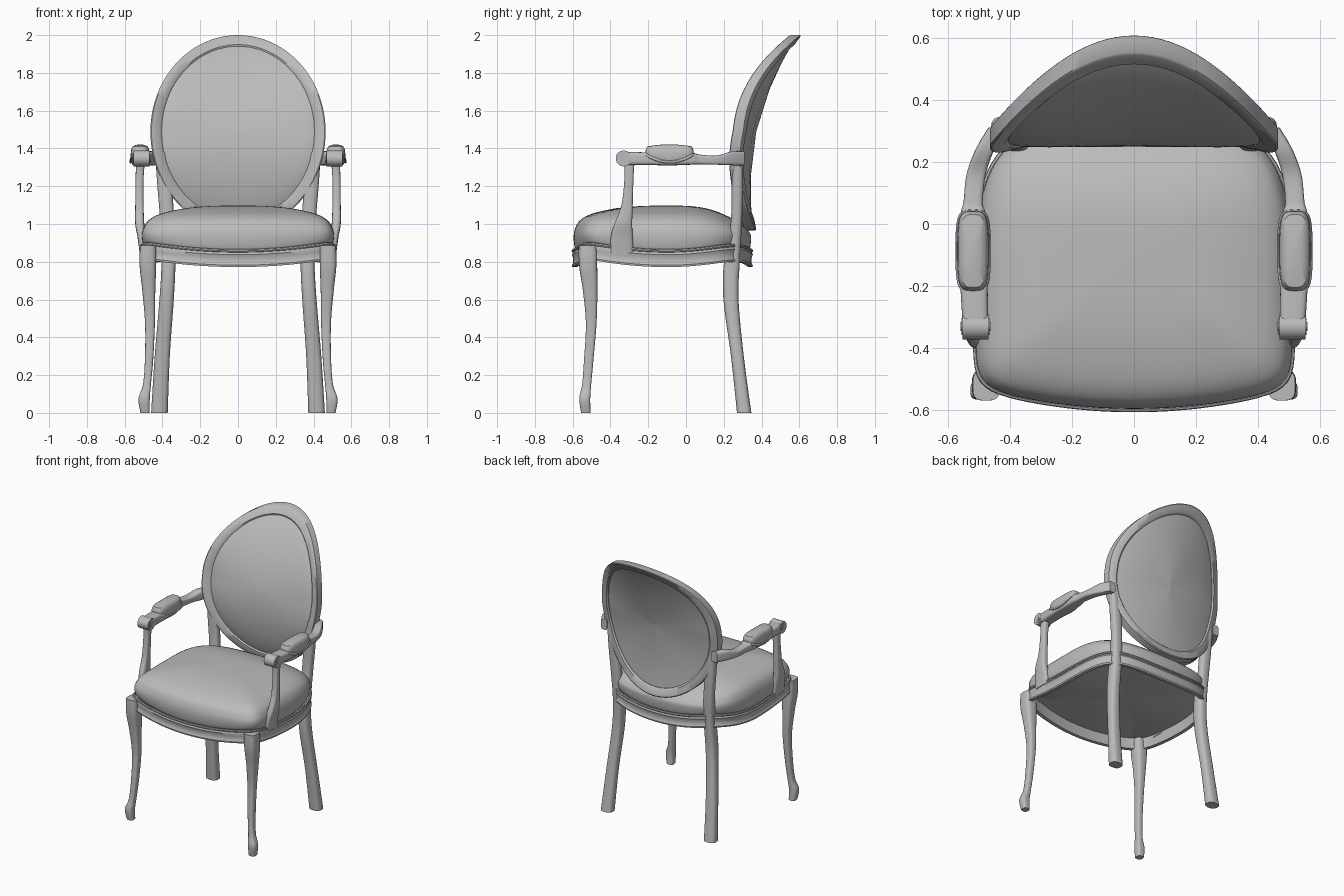
import bpy, bmesh, math
from math import cos, sin, tau
from mathutils import Vector

cube = bpy.data.objects.get("Cube")
if cube:
    bpy.data.objects.remove(cube, do_unlink=True)

grey = bpy.data.materials.new("plain grey")
grey.use_nodes = True
grey.diffuse_color = (0.5, 0.5, 0.5, 1)
grey.node_tree.nodes["Principled BSDF"].inputs["Base Color"].default_value = (0.5, 0.5, 0.5, 1)


def loft(name, rings, loop=False):
    """Skin a list of closed rings; cap the ends or join last to first."""
    bm = bmesh.new()
    rows = [[bm.verts.new(p) for p in ring] for ring in rings]
    n = len(rows[0])
    pairs = list(zip(rows, rows[1:])) + ([(rows[-1], rows[0])] if loop else [])
    for a, b in pairs:
        for i in range(n):
            j = (i + 1) % n
            bm.faces.new((a[i], a[j], b[j], b[i]))
    if not loop:
        bm.faces.new(rows[0])
        bm.faces.new(rows[-1])
    bmesh.ops.recalc_face_normals(bm, faces=bm.faces)
    mesh = bpy.data.meshes.new(name)
    bm.to_mesh(mesh)
    bm.free()
    mesh.materials.append(grey)
    ob = bpy.data.objects.new(name, mesh)
    bpy.context.collection.objects.link(ob)
    bpy.ops.object.select_all(action="DESELECT")
    ob.select_set(True)
    bpy.context.view_layer.objects.active = ob
    bpy.ops.object.shade_smooth_by_angle(angle=math.radians(40))


def spline(keys, steps=6):
    """Smooth curve through tuples of any length."""
    out = []
    for i in range(len(keys) - 1):
        p0, p1 = keys[max(i - 1, 0)], keys[i]
        p2, p3 = keys[i + 1], keys[min(i + 2, len(keys) - 1)]
        for s in range(steps):
            t = s / steps
            out.append([0.5 * (2 * b + (c - a) * t + (2 * a - 5 * b + 4 * c - d) * t * t
                               + (3 * b - a - 3 * c + d) * t ** 3)
                        for a, b, c, d in zip(p0, p1, p2, p3)])
    return out + [list(keys[-1])]


def squircle(count, front, back):
    """Evenly spaced rounded square; higher powers give squarer corners."""
    points = []
    for i in range(count):
        t = 4 * (i + 0.5) / count
        a = 2 * (t % 1) - 1
        u, v = ((a, -1), (1, a), (-a, 1), (-1, -a))[int(t)]
        n = front if v < 0 else back
        r = (abs(u) ** n + abs(v) ** n) ** (-1 / n)
        points.append((u * r, v * r))
    return points


def limb(name, keys, axis="z", side=1, n=3.5):
    """Rounded square section along a path: x, y, z, half width, half depth."""
    rings = []
    for x, y, z, w, d in spline(keys):
        ring = []
        for u, v in squircle(24, n, n):
            dy, dz = (v * d, 0) if axis == "z" else (0, v * d)
            ring.append((side * (x + u * w), y + dy, z + dz))
        rings.append(ring)
    loft(name, rings)


# Seat outline: bowed front and back, narrower at the rear, edges dip mid-span
def seat_ring(scale, z, dip=1.0, outset=0.0, slope=0.0):
    ring = []
    for u, v in squircle(128, 12, 6):
        x = u * (0.509 - 0.08 * max(0, v) ** 2)
        reach = 0.425 + 0.07 * (1 - u * u) if v < 0 else 0.385 + 0.06 * (1 - u * u)
        p = Vector((x, v * reach)) * scale
        p += p.normalized() * outset
        y = p.y - 0.1
        ring.append((p.x, y, z + 0.045 * dip * (u * v) ** 2 - slope * max(0, y) ** 2))
    return ring


cushion = spline([(0.95, 0.845, 1, 0, 0), (0.985, 0.87, 1, 0, 0), (1.0, 0.925, 0.5, 0, 0),
                  (0.985, 0.975, 0.1, 0, 0.2), (0.93, 1.02, 0, 0, 0.4), (0.8, 1.055, 0, 0, 0.5),
                  (0.55, 1.083, 0, 0, 0.5), (0.28, 1.095, 0, 0, 0.5), (0.01, 1.098, 0, 0, 0.5)], 4)
loft("seat_cushion", [seat_ring(0.01, 0.84, 0), seat_ring(0.6, 0.835, 0.5)]
     + [seat_ring(*c) for c in cushion])
loft("seat_piping", [seat_ring(1, 0.858 + 0.009 * sin(a), 1, 0.002 + 0.009 * cos(a))
                     for a in (tau * k / 8 for k in range(8))], loop=True)
rail = [(0.96, 0.85, 0), (1, 0.85, 0.004), (1, 0.838, 0.009), (1, 0.822, 0.003),
        (1, 0.79, 0.003), (1, 0.782, 0.009), (1, 0.772, 0.007), (0.965, 0.772, 0)]
loft("seat_rail", [seat_ring(s, z, 1, o) for s, z, o in rail], loop=True)


# Oval back: swept back with height, wrapped forward at the sides, more so near the top
def back_y(x, z):
    h = z - 1.25
    wrap = 0.33 + 0.7 * max(0, z - 1.5)
    return 0.32 + (0.46 if h > 0 else 0.25) * h * h - wrap * x * x


def oval_ring(width, height, dy):
    ring = []
    for i in range(96):
        t = tau * i / 96
        x, z = width * cos(t), 1.49 + height * sin(t) * (1 if sin(t) > 0 else 1.03)
        ring.append((x, back_y(x, z) + dy, z))
    return ring


frame = [(0, -0.026), (-0.006, -0.031), (-0.05, -0.031), (-0.06, -0.022),
         (-0.06, 0.02), (-0.05, 0.03), (-0.006, 0.032), (0, 0.027)]
loft("back_frame", [oval_ring(0.464 + r, 0.51 + r, dy) for r, dy in frame], loop=True)
panel = [(r, -0.022 - 0.058 * (1 - r * r) ** 0.8) for r in (0.01, 0.2, 0.4, 0.6, 0.75, 0.87, 0.95, 1)]
panel += [(r, 0.016 + 0.01 * (1 - r * r)) for r in (1, 0.96, 0.8, 0.5, 0.01)]
loft("back_panel", [oval_ring(0.405 * r, 0.453 * r, dy) for r, dy in panel])


def pad_ring(side, scale, z, bow=0.0):
    return [(side * (0.518 + 0.05 * scale * u),
             -0.087 + (0.078 + 0.05 * scale) * v * min(scale * 1.4, 1),
             z + bow * v * v) for u, v in squircle(40, 4, 4)]


def disc(name, side, x, radius, width):
    """Cylinder lying across the arm, for the scroll."""
    ring = [(-0.33 + radius * cos(tau * i / 32), 1.347 + radius * sin(tau * i / 32)) for i in range(32)]
    loft(name, [[(side * (x + s * width), y, z) for y, z in ring] for s in (-1, 1)])


for side, tag in ((1, "left"), (-1, "right")):
    # Legs
    limb(tag + "_front_leg", [
        (0.476, -0.52, 0.885, 0.043, 0.048), (0.477, -0.518, 0.78, 0.044, 0.048),
        (0.472, -0.507, 0.64, 0.034, 0.038), (0.466, -0.502, 0.47, 0.026, 0.028),
        (0.471, -0.515, 0.28, 0.022, 0.025), (0.482, -0.526, 0.15, 0.021, 0.024),
        (0.497, -0.536, 0.075, 0.030, 0.029), (0.492, -0.53, 0, 0.024, 0.025)], side=side)
    limb(tag + "_rear_leg", [
        (0.416, 0.308, 0, 0.044, 0.038), (0.401, 0.272, 0.3, 0.040, 0.034),
        (0.378, 0.238, 0.6, 0.038, 0.040), (0.368, 0.243, 0.8, 0.037, 0.042),
        (0.374, 0.266, 1.0, 0.037, 0.030), (0.389, 0.272, 1.2, 0.038, 0.030),
        (0.412, 0.272, 1.38, 0.027, 0.027)], side=side, n=2.8)
    # Arm bar, scrolled front and upright
    limb(tag + "_arm", [
        (0.445, 0.31, 1.347, 0.024, 0.038), (0.480, 0.24, 1.347, 0.030, 0.036),
        (0.508, 0.16, 1.338, 0.031, 0.024), (0.518, 0.07, 1.342, 0.031, 0.026),
        (0.518, 0.03, 1.345, 0.040, 0.031), (0.517, -0.09, 1.338, 0.046, 0.028),
        (0.515, -0.20, 1.345, 0.044, 0.033), (0.51, -0.33, 1.347, 0.041, 0.036)],
        axis="y", side=side, n=5)
    for k, (r, w) in enumerate(((0.042, 0.042), (0.028, 0.045), (0.014, 0.048))):
        disc(tag + "_arm_scroll_" + str(k + 1), side, 0.51, r, w)
    limb(tag + "_arm_support", [
        (0.516, -0.30, 1.335, 0.024, 0.028), (0.521, -0.302, 1.24, 0.021, 0.024),
        (0.522, -0.312, 1.1, 0.022, 0.030), (0.520, -0.332, 1.0, 0.024, 0.047),
        (0.510, -0.34, 0.93, 0.022, 0.058), (0.503, -0.34, 0.85, 0.018, 0.060)], side=side)
    # Upholstered arm pad with piping
    dome = ((0.9, 1.325, 0.035), (1, 1.345, 0.025), (1, 1.375, 0.008), (0.93, 1.398, 0), (0.78, 1.411, 0),
            (0.45, 1.419, 0), (0.05, 1.421, 0))
    loft(tag + "_arm_pad", [pad_ring(side, *d) for d in dome])
    loft(tag + "_arm_pad_piping", [pad_ring(side, 1.02 + 0.11 * cos(a), 1.328 + 0.008 * sin(a), 0.042)
                                   for a in (tau * k / 8 for k in range(8))], loop=True)
